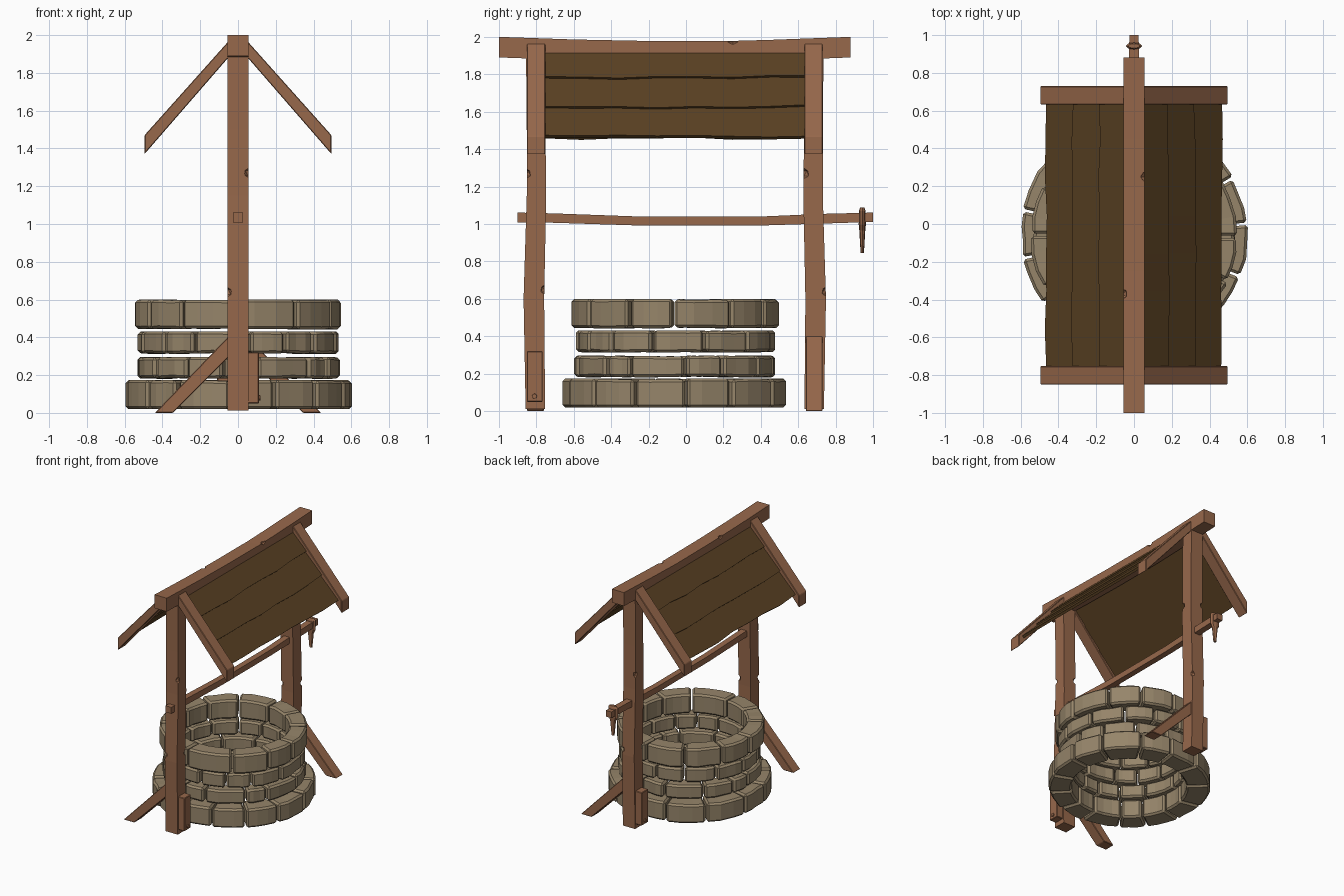
import bpy, bmesh, math, random
from mathutils import Vector, Matrix

if "Cube" in bpy.data.objects:
    bpy.data.objects.remove(bpy.data.objects["Cube"])

random.seed(4)
CY = -0.06          # y of the well's centre


def material(name, rgb):
    m = bpy.data.materials.new(name)
    lin = [((c / 255 + 0.055) / 1.055) ** 2.4 for c in rgb]
    m.diffuse_color = (*lin, 1)
    m.use_nodes = True
    m.node_tree.nodes["Principled BSDF"].inputs["Base Color"].default_value = m.diffuse_color
    return m


WOOD = material("brown_timber", (151, 104, 75))
ROOF = material("dark_roof_board", (90, 65, 35))
STONE = material("grey_tan_stone", (150, 133, 106))


def quad(c, u, v):
    c, u, v = Vector(c), Vector(u), Vector(v)
    return [c - u - v, c + u - v, c + u + v, c - u + v]


def loft(bm, sections):
    rows = [[bm.verts.new(p) for p in s] for s in sections]
    n = len(rows[0])
    for a, b in zip(rows, rows[1:]):
        for i in range(n):
            j = (i + 1) % n
            bm.faces.new((a[i], a[j], b[j], b[i]))
    bm.faces.new(rows[0])
    bm.faces.new(rows[-1])


def finish(name, bm, mat, bevel=0):
    bmesh.ops.recalc_face_normals(bm, faces=bm.faces)
    me = bpy.data.meshes.new(name)
    bm.to_mesh(me)
    bm.free()
    me.materials.append(mat)
    ob = bpy.data.objects.new(name, me)
    bpy.context.collection.objects.link(ob)
    if bevel:
        mod = ob.modifiers.new("bevel", "BEVEL")
        mod.width = bevel
        mod.segments = 1
        mod.limit_method = "ANGLE"
        mod.angle_limit = math.radians(40)
    return ob


def part(name, sections, mat, bevel=0):
    bm = bmesh.new()
    loft(bm, sections)
    return finish(name, bm, mat, bevel)


def chip(ob, spots):
    """Cut small nicks out of timber edges."""
    bm = bmesh.new()
    for p in spots:
        for top in (1,):
            r = bmesh.ops.create_icosphere(bm, subdivisions=1, radius=0.03)
            bmesh.ops.translate(bm, verts=r["verts"], vec=p)
    cut = finish("chip_cutter", bm, WOOD)
    cut.hide_render = True
    mod = ob.modifiers.new("chips", "BOOLEAN")
    mod.object = cut
    mod.solver = "EXACT"
    bpy.context.view_layer.objects.active = ob
    bpy.ops.object.modifier_apply(modifier=mod.name)
    bpy.data.objects.remove(cut)


# stone courses: z low, z high, outer radius, number of stones, start angle
courses = [(0.02, 0.175, 0.605, 14, 0.15), (0.18, 0.297, 0.533, 14, 0.05),
           (0.312, 0.432, 0.533, 14, 0.28), (0.442, 0.6, 0.553, 12, 0.02)]
for k, (z0, z1, r, n, start) in enumerate(courses):
    bm = bmesh.new()
    inner = 0.43 if k == 0 else 0.415
    step = 2 * math.tau / 2 / n
    seams = [start + i * step + random.uniform(-0.09, 0.09) for i in range(n)]
    seams.append(seams[0] + math.tau)
    for a0, a1 in zip(seams, seams[1:]):
        gap = 0.007 / r
        dr, dz = random.uniform(-0.012, 0.006), random.uniform(-0.008, 0)
        secs = []
        for t in (0, 0.33, 0.67, 1):
            a = a0 + gap + (a1 - a0 - 2 * gap) * t
            ro = r + dr + random.uniform(-0.006, 0.006)
            zt = z1 + dz * random.random()
            zb = z0 + (random.uniform(0, 0.006) if k else 0)
            d = Vector((math.cos(a), math.sin(a), 0))
            c = d * ((ro + inner) / 2) + Vector((0, CY, (zb + zt) / 2))
            secs.append(quad(c, d * ((ro - inner) / 2), (0, 0, (zt - zb) / 2)))
        loft(bm, secs)
    finish(f"stone_course_{k + 1}", bm, STONE, 0.014)

# two end frames, the back one turned half round
for s, end in ((1, "front"), (-1, "back")):
    def P(x, y, z, s=s):
        return Vector((s * x, CY + s * y, z))

    # post, slightly crooked
    rows = [(0.012, -0.745, 0.052), (0.6, -0.753, 0.055), (1.15, -0.739, 0.052),
            (1.5, -0.741, 0.05), (1.93, -0.745, 0.05)]
    post = part(f"{end}_post", [quad(P(0, y, z), (0.055, 0, 0), (0, h, 0))
                                for z, y, h in rows], WOOD)
    chip(post, [P(0.06, -0.797, 1.27), P(-0.06, -0.813, 0.64),
                P(0.06, -0.69, 0.65), P(-0.06, -0.69, 1.27)])

    # slanted ground brace
    prof = [(-0.05, 0.405), (-0.44, 0.0), (-0.345, 0.0), (-0.05, 0.295)]
    part(f"{end}_brace", [[P(x, y, z) for x, z in prof]
                          for y in (-0.79, -0.70)], WOOD, 0.004)

    # footing block with peg
    part(f"{end}_footing_block", [quad(P(0.08, -0.748, z), (0.031, 0, 0), (0, 0.042, 0))
                                  for z in (0.05, 0.32)], WOOD, 0.004)
    bm = bmesh.new()
    bmesh.ops.create_cone(bm, cap_ends=True, segments=8, radius1=0.015, radius2=0.013,
                          depth=0.02, matrix=Matrix.Translation(P(0.11, -0.75, 0.08))
                          @ Matrix.Rotation(s * math.pi / 2, 4, "Y"))
    finish(f"{end}_peg", bm, WOOD)

    # rafters, left and right
    for m, side in ((1, "right"), (-1, "left")):
        prof = [(0.05, 1.968), (0.495, 1.47), (0.495, 1.37), (0.05, 1.882)]
        part(f"{end}_{side}_rafter", [[P(m * x, y, z) for x, z in prof]
                                      for y in (-0.79, -0.692)], WOOD, 0.004)

# roof boards: three lapped, wavy-edged planks per slope
down, out = Vector((0.664, 0, -0.747)), Vector((0.747, 0, 0.664))
for m, side in ((1, "right"), (-1, "left")):
    for i in range(3):
        secs = []
        for j in range(8):
            y = -0.76 + 1.41 * j / 7
            w = random.uniform(-0.009, 0.009) + (0.006 if 0 < j < 7 else 0)
            o = Vector((0.055, y, 1.965))
            top, low = i * 0.213 - 0.02, (i + 1) * 0.213 + w
            pts = [o + down * top - out * 0.037, o + down * low - out * 0.022,
                   o + down * low - out * 0.042, o + down * top - out * 0.05]
            secs.append([Vector((m * p.x, p.y, p.z)) for p in pts])
        part(f"{side}_roof_board_{i + 1}", secs, ROOF)

# sagging ridge beam
rows = [(-1.0, 1.945), (-0.6, 1.931), (-0.25, 1.924), (0.2, 1.922), (0.45, 1.929), (0.88, 1.945)]
beam = part("ridge_beam", [quad((0, y, z), (0.055, 0, 0), (0, 0, 0.055)) for y, z in rows], WOOD)
chip(beam, [(0.062, 0.25, 1.985), (-0.062, -0.37, 1.985)])

# winding axle
rows = [(-0.9, 1.035, 0.026), (-0.72, 1.032, 0.025), (-0.25, 1.016, 0.024),
        (0.4, 1.016, 0.024), (0.72, 1.028, 0.026), (1.0, 1.036, 0.025)]
part("axle", [quad((0, y, z), (h, 0, 0), (0, 0, h)) for y, z, h in rows], WOOD)

# hanging crank handle
rows = [(1.087, 0.03, 0.012), (1.07, 0.043, 0.018), (0.995, 0.043, 0.019),
        (0.965, 0.026, 0.016), (0.845, 0.013, 0.009)]
part("crank_handle", [[(hx * math.cos(a), 0.942 + hy * math.sin(a), z)
                       for a in [math.tau * q / 8 for q in range(8)]]
                      for z, hx, hy in rows], WOOD)
